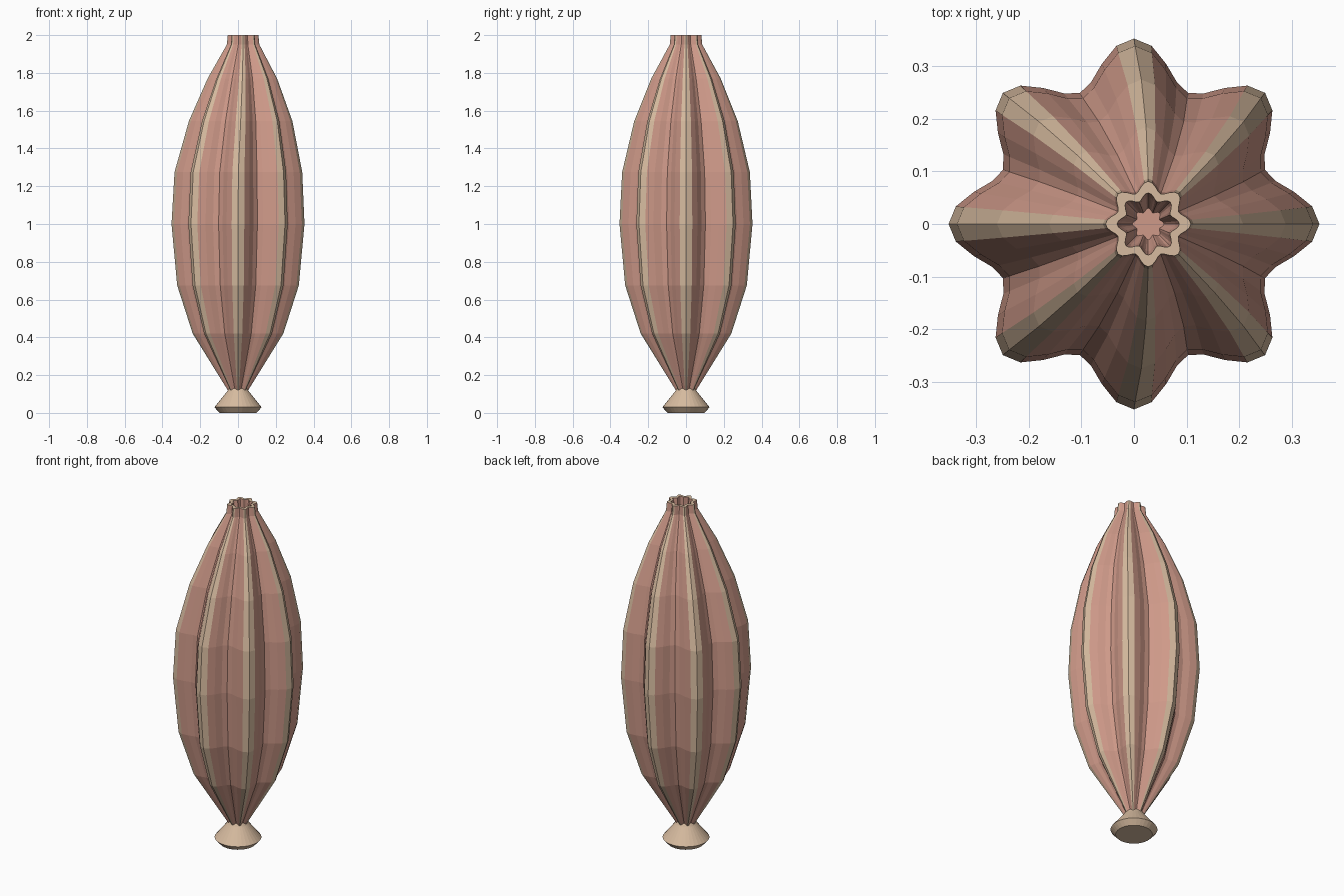
import bpy, bmesh
from math import cos, sin, tau

if "Cube" in bpy.data.objects:
    bpy.data.objects.remove(bpy.data.objects["Cube"])


def material(name, rgb):
    m = bpy.data.materials.new(name)
    m.diffuse_color = (*rgb, 1)
    m.use_nodes = True
    m.node_tree.nodes["Principled BSDF"].inputs["Base Color"].default_value = m.diffuse_color
    return m


clay = material("clay_pink", (0.62, 0.32, 0.25))
tan = material("tan", (0.68, 0.5, 0.35))


def loft(name, rings, sides, lobe, mats, tan_rule):
    """Skin rings of (centre x, ridge radius, z), with eight cosine lobes, capped at both ends."""
    bm = bmesh.new()
    loops = []
    for cx, r, z in rings:
        loop = []
        for i in range(sides):
            a = tau * i / sides
            q = r * (1 - lobe + lobe * cos(8 * a))
            loop.append(bm.verts.new((cx + q * cos(a), q * sin(a), z)))
        loops.append(loop)
    for k, (lo, hi) in enumerate(zip(loops, loops[1:])):
        for i in range(sides):
            j = (i + 1) % sides
            f = bm.faces.new((lo[i], lo[j], hi[j], hi[i]))
            f.material_index = int(tan_rule(k, i))
    bm.faces.new(loops[0][::-1])
    bm.faces.new(loops[-1])
    me = bpy.data.meshes.new(name)
    bm.to_mesh(me)
    bm.free()
    for m in mats:
        me.materials.append(m)
    ob = bpy.data.objects.new(name, me)
    bpy.context.collection.objects.link(ob)
    return ob


# Fluted body: outer profile, flat rim, then the tapering mouth recess
outer = [(0, 0.054, 0.12), (0, 0.24, 0.42), (0, 0.322, 0.675), (0, 0.352, 1.0),
         (0.002, 0.338, 1.275), (0.014, 0.274, 1.545), (0.023, 0.184, 1.77),
         (0.027, 0.086, 1.95), (0.027, 0.081, 2.0)]
mouth = [(0.027, 0.059, 2.0), (0.027, 0.052, 1.94), (0.027, 0.030, 1.86)]
rim = len(outer) - 1
loft("fluted_body", outer + mouth, 64, 0.118, [clay, tan],
     lambda k, i: k == rim or (k < rim and i % 8 in (0, 7)))

# Round foot
loft("foot", [(0, 0.098, 0), (0, 0.125, 0.03), (0, 0.057, 0.115), (0, 0.048, 0.13)],
     32, 0, [tan], lambda k, i: False)
